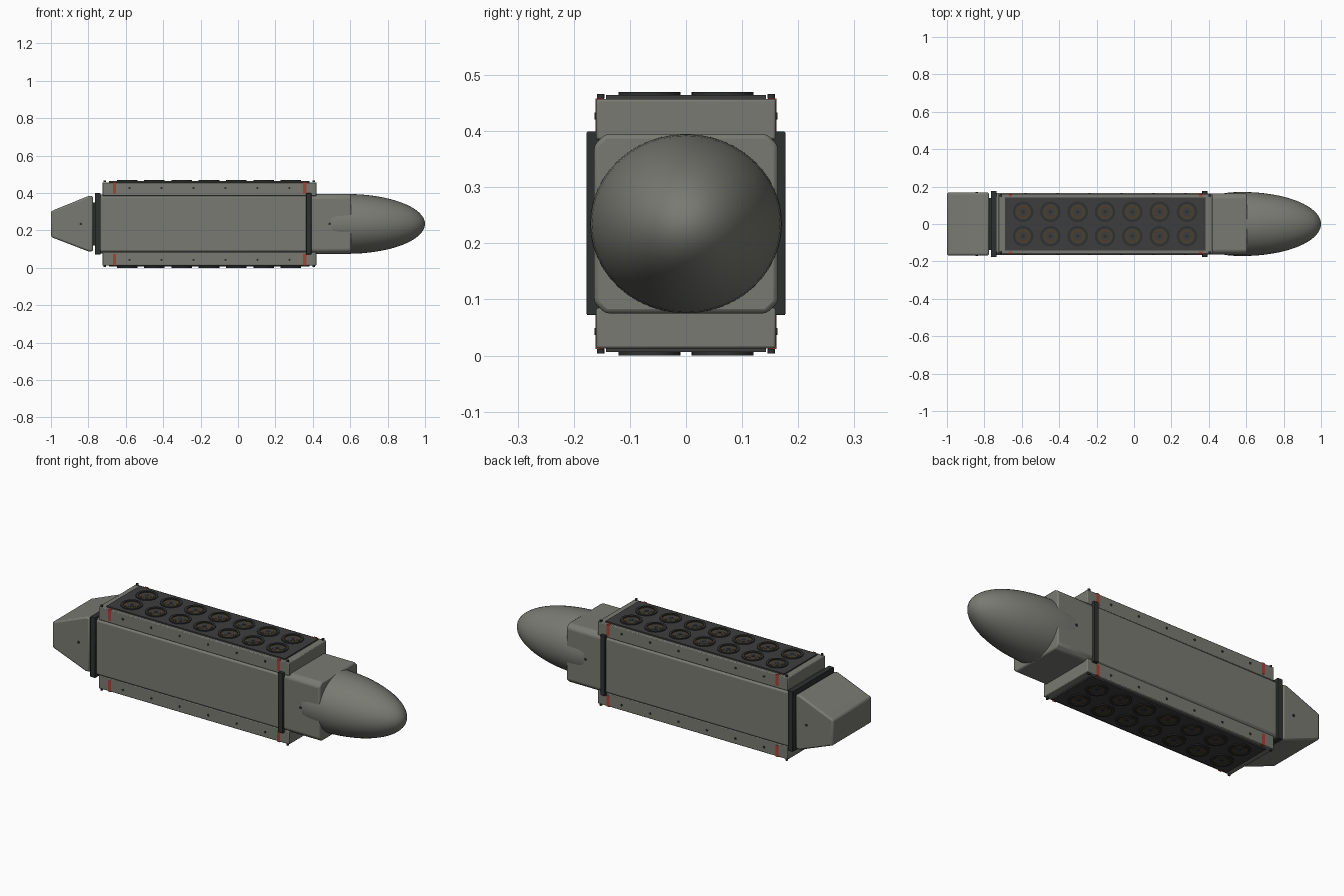
import bpy, bmesh, math
from mathutils import Matrix, Vector

if "Cube" in bpy.data.objects:
    bpy.data.objects.remove(bpy.data.objects["Cube"])

CZ = 0.235  # height of the long axis


def material(name, r, g, b):
    m = bpy.data.materials.new(name)
    m.diffuse_color = (r, g, b, 1)
    m.use_nodes = True
    m.node_tree.nodes["Principled BSDF"].inputs["Base Color"].default_value = m.diffuse_color
    return m


GREY = material("olive grey", 0.19, 0.195, 0.168)
DARK = material("dark plate grey", 0.048, 0.048, 0.048)
BLACK = material("band black", 0.028, 0.03, 0.03)
RED = material("red marking", 0.38, 0.055, 0.035)
BRONZE = material("dark bronze", 0.075, 0.05, 0.018)


def finish(name, bm, mat, bevel=0.0, segments=2):
    bmesh.ops.recalc_face_normals(bm, faces=bm.faces)
    me = bpy.data.meshes.new(name)
    bm.to_mesh(me)
    bm.free()
    me.materials.append(mat)
    ob = bpy.data.objects.new(name, me)
    bpy.context.collection.objects.link(ob)
    if bevel:
        mod = ob.modifiers.new("bevel", 'BEVEL')
        mod.width, mod.segments, mod.limit_method = bevel, segments, 'ANGLE'
    bpy.ops.object.select_all(action='DESELECT')
    ob.select_set(True)
    bpy.context.view_layer.objects.active = ob
    bpy.ops.object.shade_smooth_by_angle(angle=math.radians(32))
    return ob


def prism(name, pts, depth, mat, bevel=0.0):
    """Extrude a closed 3D outline along a vector."""
    bm = bmesh.new()
    face = bm.faces.new([bm.verts.new(p) for p in pts])
    ext = bmesh.ops.extrude_face_region(bm, geom=[face])
    verts = [v for v in ext['geom'] if isinstance(v, bmesh.types.BMVert)]
    bmesh.ops.translate(bm, verts=verts, vec=Vector(depth))
    return finish(name, bm, mat, bevel)


def box(name, x, y, z, mat, bevel=0.0):
    pts = [(x[0], y[0], z[0]), (x[0], y[1], z[0]), (x[0], y[1], z[1]), (x[0], y[0], z[1])]
    return prism(name, pts, (x[1] - x[0], 0, 0), mat, bevel)


def octagon(name, x, hy, hz, c, mat, bevel=0.0):
    """Corner-chamfered box along x."""
    pts = [(hy - c, hz), (hy, hz - c), (hy, c - hz), (hy - c, -hz),
           (c - hy, -hz), (-hy, c - hz), (-hy, hz - c), (c - hy, hz)]
    return prism(name, [(x[0], a, CZ + b) for a, b in pts], (x[1] - x[0], 0, 0), mat, bevel)


def discs(name, centres, radius, height, axis, mat, n=32, inner=0.0):
    """Discs (or rings when inner > 0) at many points, joined in one object."""
    bm = bmesh.new()
    rot = Vector((0, 0, 1)).rotation_difference(Vector(axis)).to_matrix().to_4x4()
    for c in centres:
        m = Matrix.Translation(c) @ rot
        if not inner:
            bmesh.ops.create_cone(bm, cap_ends=True, segments=n, radius1=radius,
                                  radius2=radius, depth=height, matrix=m)
            continue
        loops = []
        for r, h in ((radius, -1), (radius, 1), (inner, 1), (inner, -1)):
            loops.append([bm.verts.new(m @ Vector((r * math.cos(2 * math.pi * k / n),
                                                   r * math.sin(2 * math.pi * k / n),
                                                   h * height / 2))) for k in range(n)])
        for a in range(4):
            p, q = loops[a], loops[(a + 1) % 4]
            for k in range(n):
                bm.faces.new((p[k], p[(k + 1) % n], q[(k + 1) % n], q[k]))
    return finish(name, bm, mat)


# main hull, front collar and tail neck
octagon("main_body", (-0.74, 0.39), 0.165, 0.157, 0.015, GREY, 0.003)
octagon("front_collar", (0.385, 0.605), 0.164, 0.16, 0.02, GREY, 0.008)
box("tail_neck", (-0.80, -0.73), (-0.14, 0.14), (0.12, 0.35), BLACK)

# wedge tail
tail = [(-0.775, 0.088), (-0.775, 0.384), (-0.80, 0.384), (-1.0, 0.303), (-1.0, 0.165), (-0.80, 0.088)]
prism("tail_wedge", [(x, -0.168, z) for x, z in tail], (0, 0.336, 0), GREY, 0.009)

# smooth nose
bm = bmesh.new()
bmesh.ops.create_uvsphere(bm, u_segments=48, v_segments=32, radius=1)
bmesh.ops.rotate(bm, verts=bm.verts, matrix=Matrix.Rotation(math.pi / 2, 3, 'Y'))
bmesh.ops.scale(bm, verts=bm.verts, vec=(0.42, 0.171, 0.16))
bmesh.ops.bisect_plane(bm, geom=bm.verts[:] + bm.edges[:] + bm.faces[:],
                       plane_co=(-0.08, 0, 0), plane_no=(1, 0, 0), clear_inner=True)
bmesh.ops.translate(bm, verts=bm.verts, vec=(0.58, 0, CZ))
finish("nose", bm, GREY)

# dark bands round the hull
for name, x in (("rear_band", (-0.765, -0.735)), ("front_band", (0.364, 0.392))):
    box(name, x, (-0.177, 0.177), (0.072, 0.399), BLACK, 0.002)

# launcher panels above and below
xs = [-0.593 + 0.146 * i for i in range(7)]
for label, s in (("top", 1), ("bottom", -1)):
    def zr(a, b):
        return sorted((CZ + s * a, CZ + s * b))
    box(label + "_panel", (-0.725, 0.42), (-0.16, 0.16), zr(0.15, 0.222), GREY, 0.004)
    box(label + "_dark_plate", (-0.69, 0.383), (-0.143, 0.143), zr(0.221, 0.229), DARK)

    # tube covers: raised rim, bronze ring, hub
    pts = [(x, y, CZ + s * 0.231) for x in xs for y in (-0.065, 0.065)]
    discs(label + "_tube_rims", pts, 0.055, 0.007, (0, 0, 1), BLACK, inner=0.042)
    low = [(x, y, CZ + s * 0.2285) for x, y, z in pts]
    discs(label + "_tube_rings", low, 0.036, 0.006, (0, 0, 1), BRONZE, inner=0.027)
    discs(label + "_tube_covers", low, 0.027, 0.008, (0, 0, 1), DARK)
    discs(label + "_tube_hubs", pts, 0.010, 0.006, (0, 0, 1), BLACK, 16)

    # corner and side screws
    discs(label + "_corner_screws", [(x, y, CZ + s * 0.2275) for x in (-0.712, 0.405)
          for y in (-0.152, 0.152)], 0.007, 0.008, (0, 0, 1), BLACK, 12)
    discs(label + "_side_screws", [(-0.58 + 0.171 * i, y, CZ + s * 0.192) for i in range(6)
          for y in (-0.16, 0.16)], 0.006, 0.006, (0, 1, 0), BLACK, 12)

    # red markings wrapping the panel edge
    for end, x in (("rear", -0.66), ("front", 0.356)):
        for side, y in (("near", -1), ("far", 1)):
            ys = sorted((y * 0.1612, y * 0.146))
            box(f"{label}_{end}_{side}_red_mark", (x - 0.009, x + 0.009), ys,
                zr(0.162, 0.2232), RED)

# hull screws
discs("hull_screws", [(x, y, CZ) for x in (0.49, 0.54) for y in (-0.164, 0.164)],
      0.007, 0.006, (0, 1, 0), BLACK, 12)
discs("tail_screws", [(-0.84, y, CZ) for y in (-0.168, 0.168)], 0.007, 0.006, (0, 1, 0), BLACK, 12)
